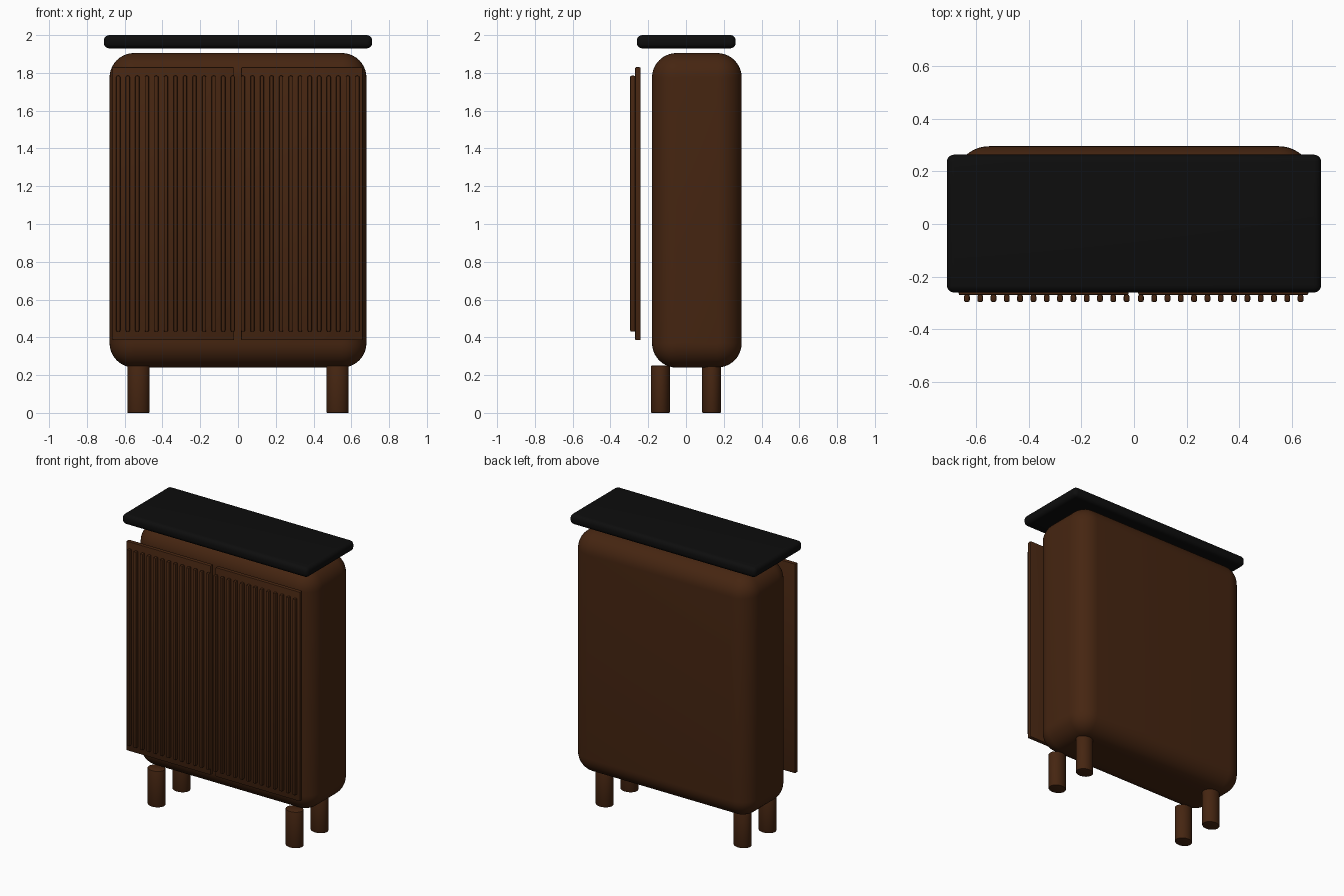
import bpy
import math

cube = bpy.data.objects.get("Cube")
if cube:
    bpy.data.objects.remove(cube, do_unlink=True)


def make_material(name, rgb):
    mat = bpy.data.materials.new(name)
    mat.use_nodes = True
    color = (*rgb, 1.0)
    mat.diffuse_color = color
    mat.node_tree.nodes["Principled BSDF"].inputs["Base Color"].default_value = color
    return mat


walnut = make_material("dark walnut", (0.06, 0.0185, 0.0055))
black = make_material("black top", (0.004, 0.004, 0.004))


def finish(obj, name, mat, bevel, segments):
    """Name, colour, round and smooth a part."""
    obj.name = name
    obj.data.materials.append(mat)
    bpy.ops.object.transform_apply(location=False, rotation=False, scale=True)
    mod = obj.modifiers.new("rounding", "BEVEL")
    mod.width = bevel
    mod.segments = segments
    mod.limit_method = "ANGLE"
    mod.angle_limit = math.radians(40)
    bpy.ops.object.modifier_apply(modifier=mod.name)
    bpy.ops.object.shade_smooth_by_angle(angle=math.radians(35))
    return obj


def box(name, x, y, z, mat, bevel, segments=3):
    """Rounded box from (min, max) ranges on each axis."""
    ranges = (x, y, z)
    bpy.ops.mesh.primitive_cube_add(size=1, location=[sum(r) / 2 for r in ranges])
    obj = bpy.context.object
    obj.scale = [r[1] - r[0] for r in ranges]
    return finish(obj, name, mat, bevel, segments)


# Cabinet body and floating top
box("cabinet_body", (-0.68, 0.68), (-0.18, 0.295), (0.24, 1.905), walnut, 0.13, 10)
box("cabinet_top", (-0.71, 0.71), (-0.26, 0.263), (1.93, 2.0), black, 0.028, 5)

# Doors, each with a row of vertical slats
SLATS = 13
PITCH = 0.0505
for side, x_min, x_max, first in (("right", -0.665, -0.02, -0.634),
                                  ("left", 0.016, 0.661, 0.026)):
    box(side + "_door", (x_min, x_max), (-0.27, -0.24), (0.385, 1.83), walnut, 0.006, 2)
    for i in range(SLATS):
        x = first + i * PITCH
        box(f"{side}_door_slat_{i + 1}", (x - 0.011, x + 0.011), (-0.296, -0.268),
            (0.43, 1.785), walnut, 0.007, 2)

# Four slightly oval legs
for side, sx in (("right", -1), ("left", 1)):
    for end, sy in (("front", -1), ("back", 1)):
        bpy.ops.mesh.primitive_cylinder_add(
            vertices=32, radius=1, depth=0.25,
            location=(sx * 0.527, sy * 0.136, 0.125))
        leg = bpy.context.object
        leg.scale = (0.059, 0.05, 1)
        finish(leg, f"{end}_{side}_leg", walnut, 0.004, 2)
